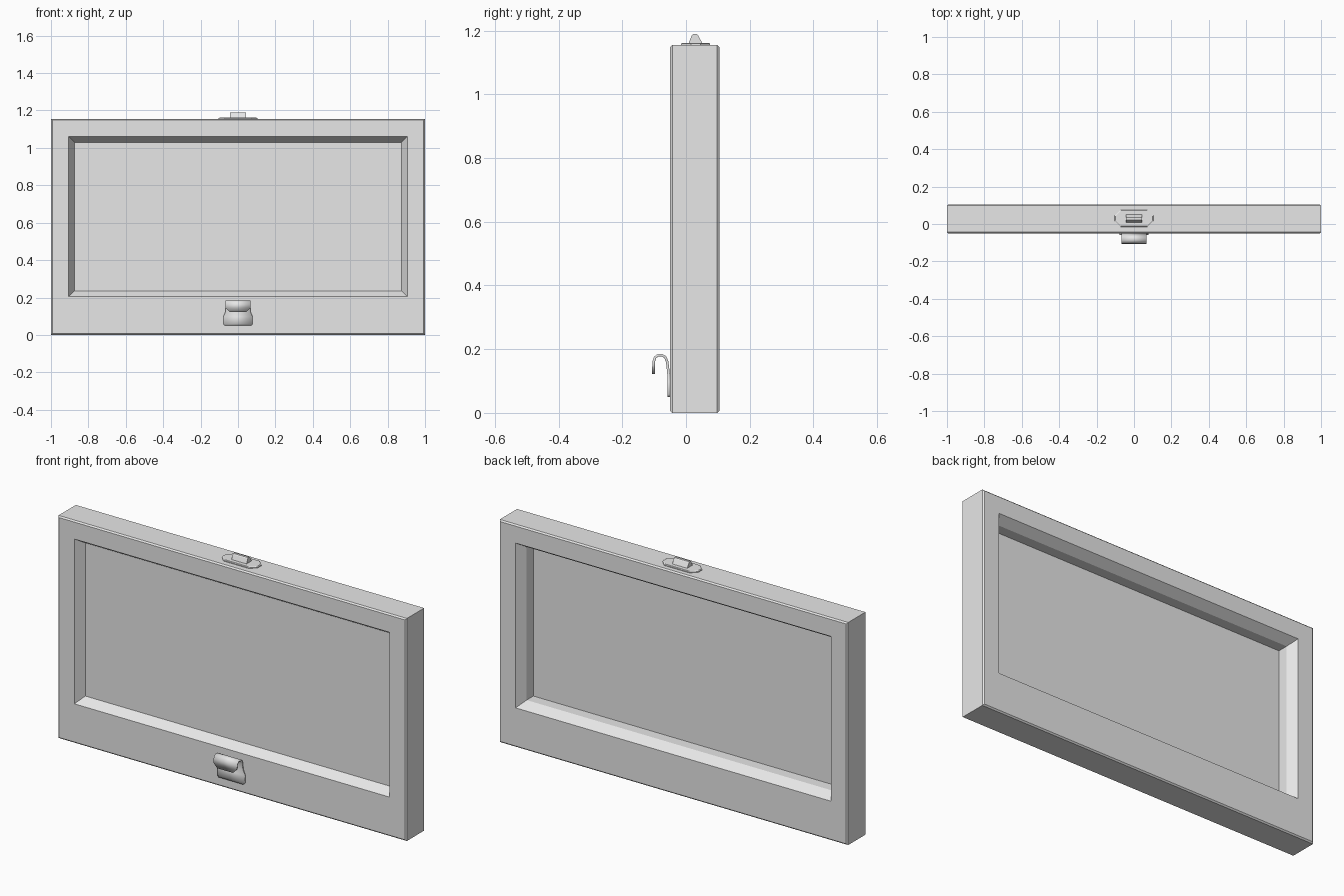
import bpy, bmesh

cube = bpy.data.objects.get("Cube")
if cube:
    bpy.data.objects.remove(cube, do_unlink=True)

# One flat grey for every part
grey = bpy.data.materials.new("light_grey")
grey.use_nodes = True
grey.diffuse_color = (0.8, 0.8, 0.8, 1)
bsdf = next(n for n in grey.node_tree.nodes if n.type == 'BSDF_PRINCIPLED')
bsdf.inputs["Base Color"].default_value = grey.diffuse_color


def finish(name, bm):
    bmesh.ops.recalc_face_normals(bm, faces=bm.faces)
    mesh = bpy.data.meshes.new(name)
    bm.to_mesh(mesh)
    bm.free()
    mesh.materials.append(grey)
    obj = bpy.data.objects.new(name, mesh)
    bpy.context.scene.collection.objects.link(obj)
    return obj


def loft(name, rings, closed=False):
    """Join equal rings of points; either loop back round or cap both ends."""
    bm = bmesh.new()
    loops = [[bm.verts.new(p) for p in ring] for ring in rings]
    pairs = list(zip(loops, loops[1:]))
    if closed:
        pairs.append((loops[-1], loops[0]))
    else:
        bm.faces.new(loops[0])
        bm.faces.new(loops[-1])
    n = len(loops[0])
    for a, b in pairs:
        for i in range(n):
            j = (i + 1) % n
            bm.faces.new((a[i], a[j], b[j], b[i]))
    return finish(name, bm)


def rectangle(half, low, high, inset, y):
    x, z0, z1 = half - inset, low + inset, high - inset
    return [(-x, y, z0), (x, y, z0), (x, y, z1), (-x, y, z1)]


# Sash frame: chamfered outside, sloped reveal on both sides of the opening
FRONT, BACK, TOP = -0.05, 0.105, 1.155
CHAMFER, SLOPE = 0.007, 0.03
outer = (1.0, 0.0, TOP)
opening = (0.905, 0.205, 1.06)
loft("sash_frame", [
    rectangle(*outer, CHAMFER, FRONT),
    rectangle(*outer, 0, FRONT + CHAMFER),
    rectangle(*outer, 0, BACK - CHAMFER),
    rectangle(*outer, CHAMFER, BACK),
    rectangle(*opening, 0, BACK),
    rectangle(*opening, SLOPE, BACK - 0.048),
    rectangle(*opening, SLOPE, FRONT + 0.048),
    rectangle(*opening, 0, FRONT),
], closed=True)

# Thin pane seated at the inner end of the front slope
loft("glass_pane", [rectangle(*opening, SLOPE, y) for y in (-0.002, 0.002)])


# Catch plate on the top rail, an oblong with clipped corners
def clipped_plate(x, y, cut, z, middle):
    corners = [(-x + cut, -y), (x - cut, -y), (x, -y + cut), (x, y - cut),
               (x - cut, y), (-x + cut, y), (-x, y - cut), (-x, -y + cut)]
    return [(px, middle + py, z) for px, py in corners]


loft("catch_plate", [
    clipped_plate(0.103, 0.045, 0.03, TOP - 0.002, 0.03),
    clipped_plate(0.103, 0.045, 0.03, TOP + 0.004, 0.03),
    clipped_plate(0.099, 0.041, 0.03, TOP + 0.007, 0.03),
])

# Catch knob, a tapered bar across the plate
knob = [(0.008, 1.16), (0.052, 1.16), (0.038, 1.185), (0.034, 1.189),
        (0.022, 1.189), (0.018, 1.185)]
loft("catch_knob", [[(x, y, z) for y, z in knob] for x in (-0.043, 0.043)])

# Finger lift: a bent strip given as depth, height and half width
strip = [(-0.054, 0.05, 0.07), (-0.054, 0.058, 0.078), (-0.054, 0.098, 0.078),
         (-0.055, 0.125, 0.067), (-0.059, 0.16, 0.067), (-0.065, 0.175, 0.067),
         (-0.075, 0.181, 0.067), (-0.088, 0.181, 0.067), (-0.097, 0.174, 0.067),
         (-0.101, 0.162, 0.067), (-0.102, 0.145, 0.067), (-0.102, 0.122, 0.045)]
bm = bmesh.new()
rows = [[bm.verts.new((side * w, y, z)) for side in (-1, 1)] for y, z, w in strip]
for (a, b), (c, d) in zip(rows, rows[1:]):
    bm.faces.new((a, b, d, c))
lift = finish("finger_lift", bm)
thick = lift.modifiers.new("thickness", 'SOLIDIFY')
thick.thickness = 0.008
thick.offset = 0

# Smooth the bend of the lift while keeping its edges crisp
bpy.ops.object.select_all(action='DESELECT')
lift.select_set(True)
bpy.context.view_layer.objects.active = lift
bpy.ops.object.shade_smooth_by_angle(angle=0.7)
